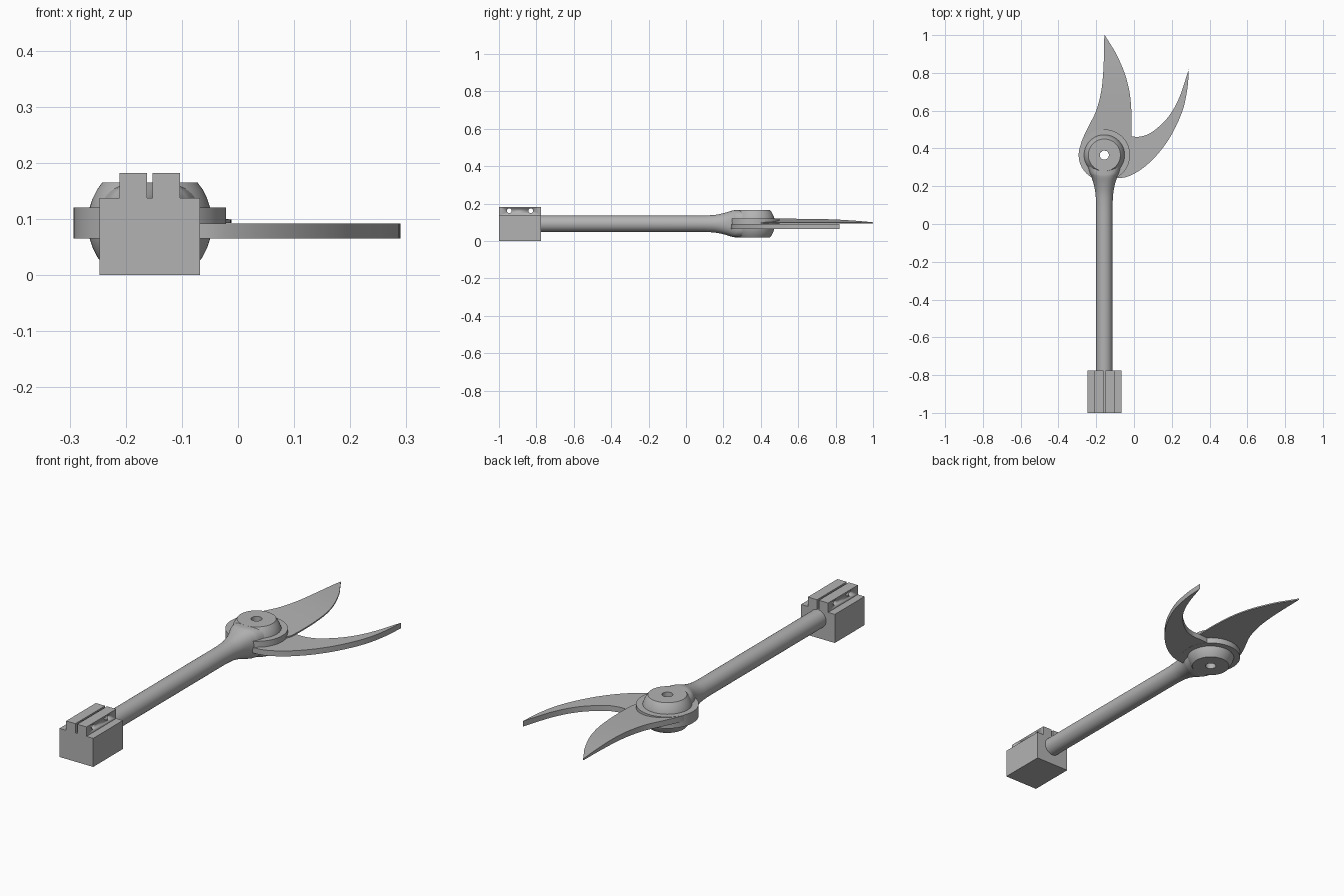
import bpy, bmesh
from math import cos, sin, pi, copysign
from mathutils import Matrix, Vector

if "Cube" in bpy.data.objects:
    bpy.data.objects.remove(bpy.data.objects["Cube"])

CX, PY, CZ = -0.157, 0.365, 0.0925   # shaft axis, pivot position, mid height
BORE = 0.024

metal = bpy.data.materials.new("grey metal")
metal.use_nodes = True
GREY = (0.45, 0.45, 0.45, 1)
metal.diffuse_color = GREY
metal.node_tree.nodes["Principled BSDF"].inputs["Base Color"].default_value = GREY


def finish(name, bm, angle=0.6):
    bmesh.ops.remove_doubles(bm, verts=bm.verts, dist=1e-5)
    bmesh.ops.recalc_face_normals(bm, faces=bm.faces)
    mesh = bpy.data.meshes.new(name)
    bm.to_mesh(mesh)
    bm.free()
    mesh.materials.append(metal)
    ob = bpy.data.objects.new(name, mesh)
    bpy.context.collection.objects.link(ob)
    bpy.ops.object.select_all(action="DESELECT")
    ob.select_set(True)
    bpy.context.view_layer.objects.active = ob
    bpy.ops.object.shade_smooth_by_angle(angle=angle)
    return ob


def smooth_path(points, steps=6):
    """Catmull-Rom curve through points of any dimension."""
    pts = [Vector(p) for p in points]
    pts = [2 * pts[0] - pts[1]] + pts + [2 * pts[-1] - pts[-2]]
    out = []
    for a, b, c, d in zip(pts, pts[1:], pts[2:], pts[3:]):
        for i in range(steps):
            t = i / steps
            out.append(0.5 * (2 * b + (c - a) * t + (2 * a - 5 * b + 4 * c - d) * t * t
                              + (3 * b - a - 3 * c + d) * t ** 3))
    return out + [pts[-2]]


def extrude(name, outline, move):
    bm = bmesh.new()
    face = bm.faces.new([bm.verts.new(p) for p in outline])
    new = bmesh.ops.extrude_face_region(bm, geom=[face])["geom"]
    bmesh.ops.translate(bm, vec=move, verts=[g for g in new if isinstance(g, bmesh.types.BMVert)])
    return finish(name, bm)


def loft(name, rings):
    bm = bmesh.new()
    rows = [[bm.verts.new(p) for p in ring] for ring in rings]
    n = len(rows[0])
    for a, b in zip(rows, rows[1:]):
        for i in range(n):
            j = (i + 1) % n
            bm.faces.new((a[i], a[j], b[j], b[i]))
    bm.faces.new(rows[0])
    bm.faces.new(rows[-1])
    return finish(name, bm)


def lathe(name, profile, n=64):
    """Closed (radius, z) profile turned about the pivot."""
    bm = bmesh.new()
    rows = [[bm.verts.new((CX + r * cos(2 * pi * k / n), PY + r * sin(2 * pi * k / n), z))
             for r, z in profile] for k in range(n)]
    m = len(profile)
    for k in range(n):
        a, b = rows[k], rows[(k + 1) % n]
        for i in range(m):
            j = (i + 1) % m
            bm.faces.new((a[i], a[j], b[j], b[i]))
    return finish(name, bm)


def drill(ob, centre, radius, axis):
    bm = bmesh.new()
    bmesh.ops.create_cone(bm, cap_ends=True, segments=32, radius1=radius, radius2=radius, depth=0.5)
    if axis == "X":
        bmesh.ops.rotate(bm, verts=bm.verts, matrix=Matrix.Rotation(pi / 2, 3, "Y"))
    bmesh.ops.translate(bm, vec=centre, verts=bm.verts)
    cutter = finish("hole_cutter", bm)
    cutter.hide_render = True
    mod = ob.modifiers.new("hole", "BOOLEAN")
    mod.operation, mod.solver, mod.object = "DIFFERENCE", "EXACT", cutter
    bpy.context.view_layer.objects.active = ob
    bpy.ops.object.modifier_apply(modifier=mod.name)
    bpy.data.objects.remove(cutter)


# Mounting block with slotted rail and two cross holes
half = [(0.005, 0.137), (0.005, 0.182), (0.054, 0.182), (0.054, 0.137), (0.0895, 0.137), (0.0895, 0)]
section = half + [(-x, z) for x, z in reversed(half)]
block = extrude("mounting_block", [(CX + x, -1, z) for x, z in section], (0, 0.225, 0))
for y in (-0.945, -0.83):
    drill(block, (CX, y, 0.162), 0.013, "X")

# Round shaft flaring into the flat-topped neck: y, half width, half height, squareness
stations = [(-0.78, 0.043, 0.0435, 2), (0.06, 0.043, 0.0435, 2)] + [tuple(p) for p in smooth_path([
    (0.1, 0.0432, 0.0437, 2), (0.16, 0.047, 0.048, 2), (0.21, 0.056, 0.059, 2.2),
    (0.25, 0.069, 0.071, 2.6), (0.27, 0.078, 0.0724, 3), (0.31, 0.09, 0.0724, 3)], 4)]


def rounded(t, power):
    return copysign(abs(t) ** (2 / power), t)


loft("shaft", [[(CX + w * rounded(cos(a), e), y, CZ + h * rounded(sin(a), e))
                for a in (2 * pi * k / 48 for k in range(48))] for y, w, h, e in stations])

# Domed pivot hub with a through bore
dome = [(0.085, 0.0725), (0.094, 0.06), (0.102, 0.044), (0.108, 0.026), (0.11, 0.008)]
lathe("pivot_hub", [(BORE, CZ + 0.0725)] + [(r, CZ + z) for r, z in dome]
      + [(r, CZ - z) for r, z in reversed(dome)] + [(BORE, CZ - 0.0725)])

# Round blade roots, one per blade
for name, low, high in (("upper_blade_root", 0.092, 0.12), ("lower_blade_root", 0.065, 0.092)):
    lathe(name, [(BORE, low), (BORE, high), (0.136, high), (0.136, low)])

# Upper blade: y, spine x, edge x, spine top z; ground down towards the cutting edge
stations = smooth_path([
    (0.36, -0.292, -0.05, 0.1195), (0.42, -0.282, -0.018, 0.1195), (0.46, -0.268, -0.013, 0.1195),
    (0.52, -0.239, -0.012, 0.1195), (0.6, -0.2, -0.014, 0.119), (0.7, -0.174, -0.024, 0.118),
    (0.8, -0.163, -0.05, 0.115), (0.9, -0.159, -0.094, 0.109), (0.96, -0.158, -0.13, 0.104),
    (1, -0.157, -0.155, 0.1)], 4)
upper = loft("upper_blade", [[(a, y, 0.0925), (b, y, 0.0925), (b, y, 0.099), (a, y, top)]
                             for y, a, b, top in stations])
drill(upper, (CX, PY, CZ), BORE, "Z")

# Lower hooked blade
inner = smooth_path([(-0.06, 0.458), (-0.012, 0.462), (0.04, 0.464), (0.1, 0.49), (0.18, 0.565),
                     (0.24, 0.67), (0.29, 0.82)])
outer = smooth_path([(0.29, 0.82), (0.283, 0.72), (0.257, 0.6), (0.2, 0.475), (0.13, 0.375),
                     (0.05, 0.298), (-0.03, 0.252), (-0.1, 0.241)])
extrude("lower_blade", [(x, y, 0.0655) for x, y in inner + outer[1:]], (0, 0, 0.026))
